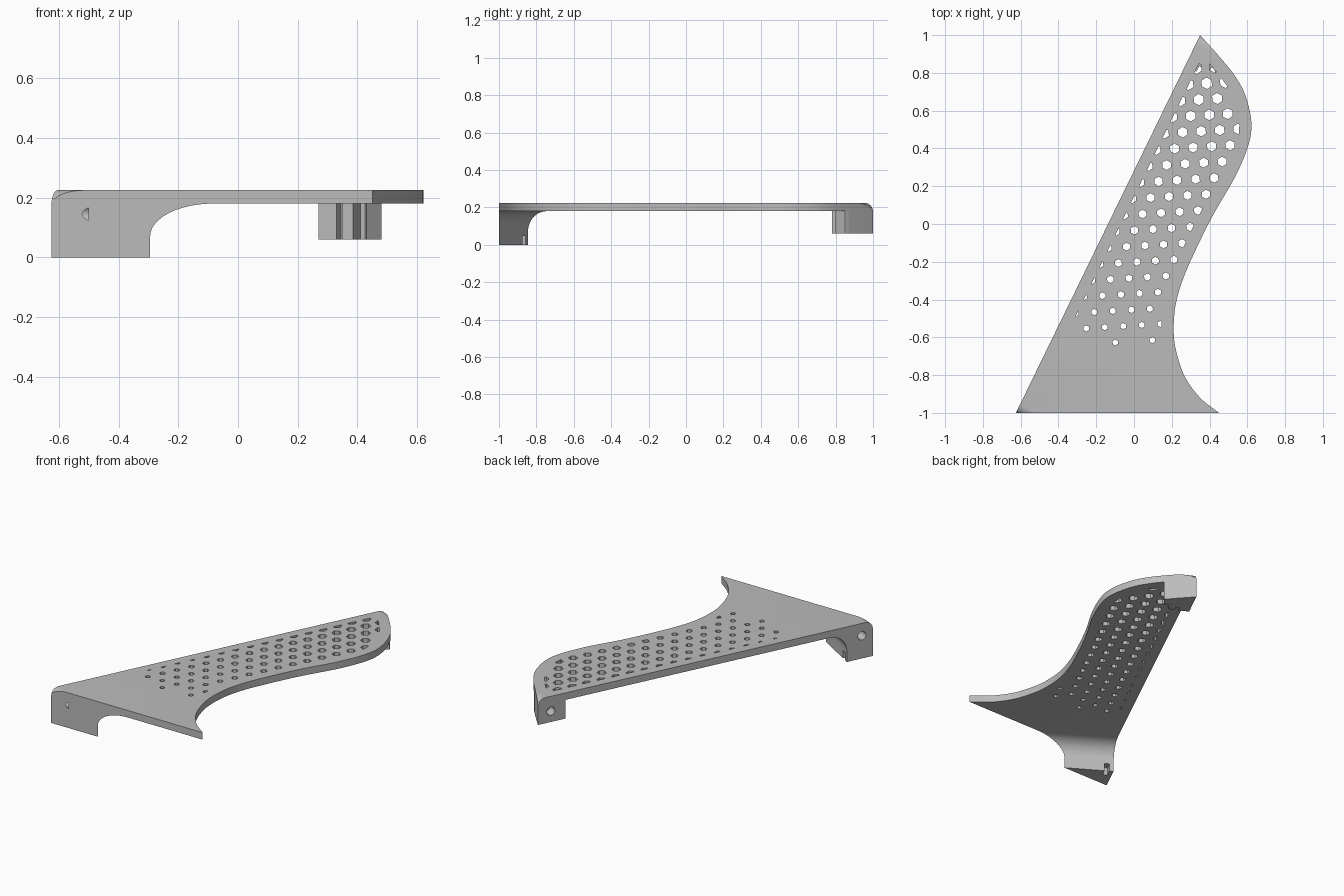
import bpy, bmesh, math
from mathutils import Vector, Matrix

if "Cube" in bpy.data.objects:
    bpy.data.objects.remove(bpy.data.objects["Cube"])

grey = bpy.data.materials.new("light_grey")
grey.use_nodes = True
grey.diffuse_color = (0.5, 0.5, 0.5, 1)
grey.node_tree.nodes["Principled BSDF"].inputs["Base Color"].default_value = (0.5, 0.5, 0.5, 1)

TOP, UNDER = 0.225, 0.18
CORNER, TIP = Vector((-0.625, -1)), Vector((0.35, 1))
LENGTH = (TIP - CORNER).length
ALONG = (TIP - CORNER).normalized()
ACROSS = Vector((ALONG.y, -ALONG.x))


def prism(name, rings, low, high, matrix=Matrix()):
    """Closed solid from one or more outlines, extruded along local z."""
    bm = bmesh.new()
    for ring in rings:
        face = bm.faces.new([bm.verts.new((p[0], p[1], low)) for p in ring])
        new = bmesh.ops.extrude_face_region(bm, geom=[face])["geom"]
        bmesh.ops.translate(bm, vec=(0, 0, high - low),
                            verts=[v for v in new if isinstance(v, bmesh.types.BMVert)])
    bmesh.ops.recalc_face_normals(bm, faces=bm.faces)
    bm.transform(matrix)
    mesh = bpy.data.meshes.new(name)
    bm.to_mesh(mesh)
    bm.free()
    obj = bpy.data.objects.new(name, mesh)
    bpy.context.collection.objects.link(obj)
    mesh.materials.append(grey)
    return obj


def side_frame(d):
    """Local x runs along d, local y is up, local z runs across."""
    return Matrix(((d.x, 0, d.y, CORNER.x), (d.y, 0, -d.x, CORNER.y),
                   (0, 1, 0, 0), (0, 0, 0, 1)))


def boolean(obj, cutter, operation="DIFFERENCE"):
    mod = obj.modifiers.new("cut", "BOOLEAN")
    mod.operation, mod.solver, mod.object = operation, "EXACT", cutter
    bpy.context.view_layer.update()
    graph = bpy.context.evaluated_depsgraph_get()
    mesh = bpy.data.meshes.new_from_object(obj.evaluated_get(graph))
    obj.modifiers.clear()
    obj.data = mesh
    bpy.data.objects.remove(cutter)


def arc(cx, cy, r, start, end, steps=12):
    angles = [math.radians(start + (end - start) * i / steps) for i in range(steps + 1)]
    return [(cx + r * math.cos(a), cy + r * math.sin(a)) for a in angles]


def spline(points, steps=5):
    p = [Vector(q) for q in points]
    p = [2 * p[0] - p[1]] + p + [2 * p[-1] - p[-2]]
    out = []
    for a, b, c, d in zip(p, p[1:], p[2:], p[3:]):
        for i in range(steps):
            t = i / steps
            out.append(0.5 * (2 * b + (c - a) * t + (2 * a - 5 * b + 4 * c - d) * t * t
                              + (3 * b - a - 3 * c + d) * t ** 3))
    return out + [p[-2]]


def clip(poly, point, normal):
    """Keep the part of poly on the side that normal points to."""
    out = []
    for a, b in zip(poly, poly[1:] + poly[:1]):
        da, db = (a - point).dot(normal), (b - point).dot(normal)
        if da >= 0:
            out.append(a)
        if da * db < 0:
            out.append(a.lerp(b, da / (da - db)))
    return out


def area(poly):
    return abs(sum(a.x * b.y - b.x * a.y for a, b in zip(poly, poly[1:] + poly[:1]))) / 2


# Wavy free edge, from the tip round to the front
wave = spline([TIP, (0.44, 0.9), (0.53, 0.79), (0.59, 0.68), (0.622, 0.53), (0.6, 0.4),
               (0.53, 0.24), (0.42, 0.05), (0.33, -0.13), (0.26, -0.29), (0.22, -0.43),
               (0.21, -0.57), (0.225, -0.68), (0.27, -0.81), (0.35, -0.92), (0.45, -1)])

# Shelf and front leg in one solid
shelf = prism("shelf_with_front_leg", [[CORNER] + wave[::-1]], 0, 0.3)
leg_dir = Vector((0.52, 0.854))
under = [(0.172, -0.1)] + arc(0.282, 0.07, 0.11, 180, 90) + [(3, UNDER), (3, -0.1)]
boolean(shelf, prism("underside_cutter", [under], -2, 3, side_frame(leg_dir)))

# Rounded ends
r = 0.05
ends = ([(0, -0.1)] + arc(r, TOP - r, r, 180, 90, 8)
        + arc(LENGTH - r, TOP - r, r, 90, 0, 8) + [(LENGTH, -0.1)])
boolean(shelf, prism("end_rounding", [ends], -2, 3, side_frame(ALONG)), "INTERSECT")

# Honeycomb holes, growing towards the tip and trimmed at the border
holes = []
for j in range(-2, 17):
    for i in range(-3, 9):
        c = Vector((0.385, 0.745)) + i * Vector((0.098, 0.006)) + j * Vector((-0.0425, -0.0865))
        if j == 16 and i not in (2, 4):
            continue
        size = 0.016 + 0.011 * (c.y + 0.6)
        if not 0.004 < size < 0.04:
            continue
        hexagon = [c + Vector(p) for p in arc(0, 0, size, 33, 333, 5)]
        hexagon = clip(hexagon, CORNER + 0.06 * ACROSS, ACROSS)
        k = min(range(1, len(wave) - 1), key=lambda n: (wave[n] - c).length)
        tangent = (wave[k + 1] - wave[k - 1]).normalized()
        inward = Vector((tangent.y, -tangent.x))
        hexagon = clip(hexagon, wave[k] + 0.065 * inward, inward)
        if len(hexagon) > 2 and area(hexagon) > 0.6 * size * size:
            holes.append(hexagon)
boolean(shelf, prism("hole_cutter", holes, 0.1, 0.28))

# Screw hole and nut notch in the front leg
boolean(shelf, prism("screw_cutter", [arc(0.072, 0.145, 0.027, 0, 345, 23)],
                     -0.05, 0.112, side_frame(ALONG)))
notch = [(0.12, -0.05), (0.12, 0.05), (0.25, 0.05), (0.25, -0.05)]
boolean(shelf, prism("notch_cutter", [notch], 0.025, 0.055, side_frame(ALONG)))

# Rear mount under the tip, with a notched inner side
rim = [p for p in wave if p.y > 0.855]
inner = [(0.48, 0.85), (0.43, 0.8), (0.425, 0.822), (0.41, 0.83), (0.385, 0.78),
         (0.35, 0.796), (0.365, 0.826), (0.345, 0.836), (0.33, 0.806), (0.27, 0.836)]
mount = prism("rear_mount", [rim + inner], 0.06, UNDER)
boolean(mount, prism("screw_cutter", [arc(LENGTH - 0.086, 0.13, 0.027, 0, 345, 23)],
                     -0.05, 0.06, side_frame(ALONG)))

# Smooth curved walls, keep edges sharp
for obj in (shelf, mount):
    bpy.ops.object.select_all(action="DESELECT")
    obj.select_set(True)
    bpy.context.view_layer.objects.active = obj
    bpy.ops.object.shade_smooth_by_angle(angle=math.radians(25))
